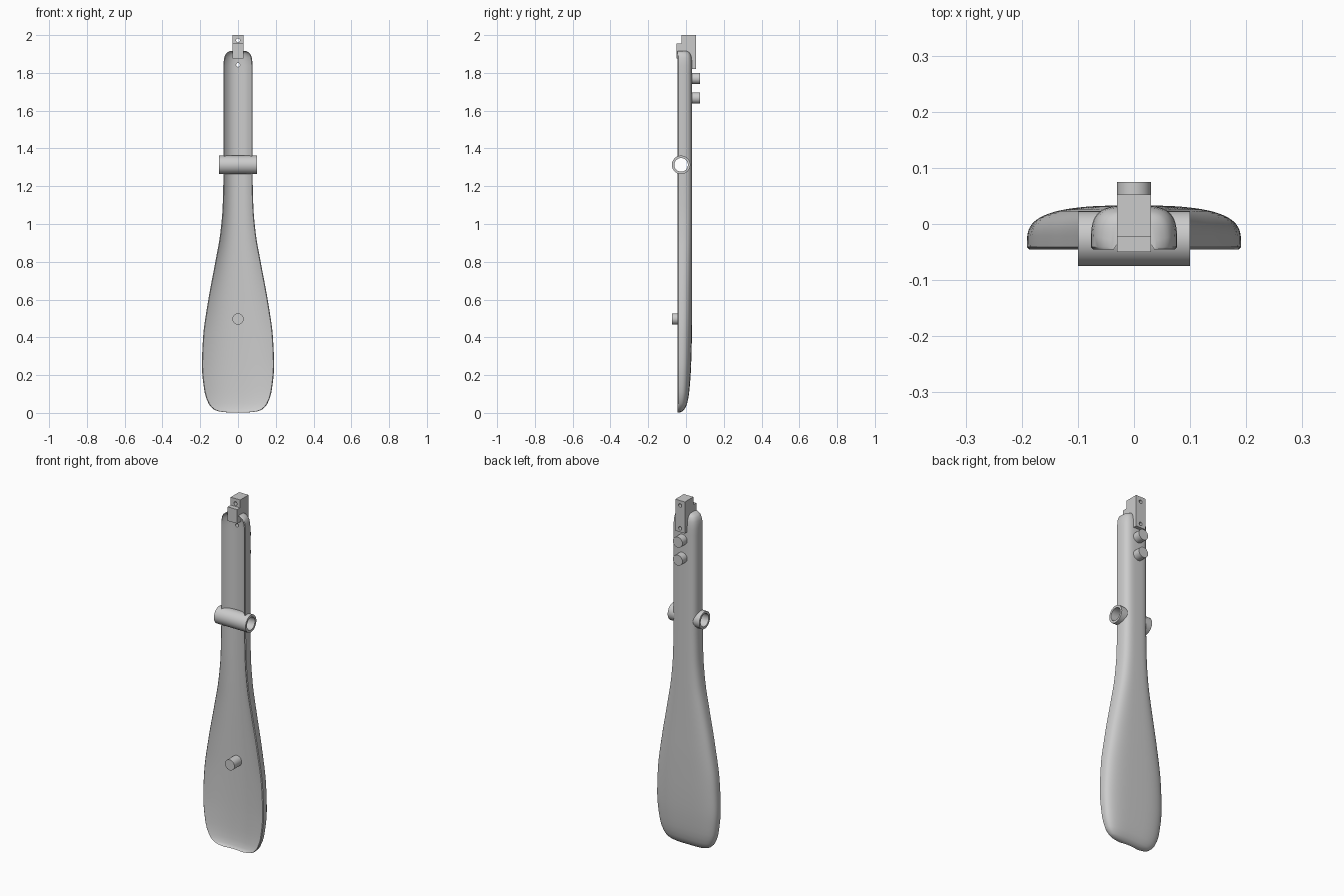
import bpy, bmesh, math
from mathutils import Matrix

cube = bpy.data.objects.get("Cube")
if cube:
    bpy.data.objects.remove(cube, do_unlink=True)

grey = bpy.data.materials.new("plain grey")
grey.use_nodes = True
colour = (0.6, 0.6, 0.6, 1)
grey.diffuse_color = colour
grey.node_tree.nodes["Principled BSDF"].inputs["Base Color"].default_value = colour


def finish(name, bm):
    bmesh.ops.recalc_face_normals(bm, faces=bm.faces)
    mesh = bpy.data.meshes.new(name)
    bm.to_mesh(mesh)
    bm.free()
    obj = bpy.data.objects.new(name, mesh)
    bpy.context.collection.objects.link(obj)
    mesh.materials.append(grey)
    return obj


def activate(obj):
    bpy.ops.object.select_all(action='DESELECT')
    obj.select_set(True)
    bpy.context.view_layer.objects.active = obj


def smooth(obj, angle=40):
    activate(obj)
    bpy.ops.object.shade_smooth_by_angle(angle=math.radians(angle))


def cylinder(name, radius, axis, start, end, u, z):
    """Cylinder along x or y; u is the position on the other level axis."""
    bm = bmesh.new()
    bmesh.ops.create_cone(bm, cap_ends=True, segments=40, radius1=radius,
                          radius2=radius, depth=end - start)
    turn = Matrix.Rotation(math.pi / 2, 4, 'Y' if axis == 'X' else 'X')
    mid = (start + end) / 2
    place = (mid, u, z) if axis == 'X' else (u, mid, z)
    bmesh.ops.transform(bm, matrix=Matrix.Translation(place) @ turn, verts=bm.verts)
    return finish(name, bm)


def extruded(name, profile, half):
    """Prism across x from a (y, z) side profile."""
    bm = bmesh.new()
    face = bm.faces.new([bm.verts.new((-half, y, z)) for y, z in profile])
    side = bmesh.ops.extrude_face_region(bm, geom=[face])["geom"]
    bmesh.ops.translate(bm, vec=(2 * half, 0, 0),
                        verts=[g for g in side if isinstance(g, bmesh.types.BMVert)])
    return finish(name, bm)


def cut(obj, cutter):
    cutter.hide_render = True
    mod = obj.modifiers.new("cut", 'BOOLEAN')
    mod.operation, mod.solver, mod.object = 'DIFFERENCE', 'EXACT', cutter
    activate(obj)
    bpy.ops.object.modifier_apply(modifier=mod.name)
    bpy.data.objects.remove(cutter, do_unlink=True)


def spline(keys, z):
    """Smooth interpolation of every column against the first one."""
    i = max(k for k in range(len(keys) - 1) if keys[k][0] <= z)
    a, b = keys[i], keys[i + 1]
    before, after = keys[max(i - 1, 0)], keys[min(i + 2, len(keys) - 1)]
    span = b[0] - a[0]
    t = (z - a[0]) / span
    out = []
    for c in range(1, len(a)):
        slope = (b[c] - a[c]) / span
        left = (a[c] - before[c]) / (a[0] - before[0]) if i else slope
        right = (after[c] - b[c]) / (after[0] - b[0]) if i + 2 < len(keys) else slope
        m0 = 2 * left * slope / (left + slope) if left * slope > 0 else 0
        m1 = 2 * right * slope / (right + slope) if right * slope > 0 else 0
        out.append((2*t**3 - 3*t**2 + 1) * a[c] + (t**3 - 2*t**2 + t) * span * m0
                   + (3*t**2 - 2*t**3) * b[c] + (t**3 - t**2) * span * m1)
    return out


# Paddle body with a dished front: height, half width, back surface y
FRONT, RIM, DISH = -0.045, 0.004, 0.46
keys = [
    (0.003, 0.06, -0.03), (0.008, 0.1, -0.02), (0.02, 0.13, -0.008),
    (0.05, 0.156, 0.006), (0.11, 0.177, 0.017), (0.25, 0.191, 0.027),
    (0.4, 0.185, 0.031), (0.6, 0.157, 0.033), (0.8, 0.12, 0.033),
    (0.95, 0.094, 0.033), (1.1, 0.081, 0.033), (1.3, 0.077, 0.033),
    (1.84, 0.077, 0.033), (1.88, 0.073, 0.03), (1.9, 0.065, 0.024),
    (1.91, 0.055, 0.017), (1.917, 0.04, 0.005),
]
heights = []
for low, high in zip(keys, keys[1:]):
    steps = max(2, round((high[0] - low[0]) / 0.035))
    heights += [low[0] + (high[0] - low[0]) * s / steps for s in range(steps)]
heights.append(keys[-1][0])

bm = bmesh.new()
rings = []
for z in heights:
    width, back = spline(keys, z)
    base, depth = FRONT + RIM, DISH * (back - FRONT)
    ring = []
    for k in range(33):
        a = math.pi * k / 32
        c, s = math.cos(a), max(math.sin(a), 0)
        x = math.copysign(abs(c) ** 0.56, c) * width
        ring.append(bm.verts.new((x, base + (back - base) * s ** 0.56, z)))
    for k in range(25):
        u = -math.cos(math.pi * k / 24)
        y = FRONT + depth * (1 - abs(u) ** 2.5)
        ring.append(bm.verts.new((u * (width - RIM), y, z)))
    rings.append(ring)
for low, high in zip(rings, rings[1:]):
    for k in range(len(low)):
        n = (k + 1) % len(low)
        bm.faces.new((low[k], low[n], high[n], high[k]))
bm.faces.new(rings[0])
bm.faces.new(rings[-1])
paddle = finish("paddle_body", bm)

# Cross bore, top slot and screw hole in the handle
TUBE_Y, TUBE_Z = -0.026, 1.313
cut(paddle, cylinder("bore_cutter", 0.036, 'X', -0.3, 0.3, TUBE_Y, TUBE_Z))
cut(paddle, extruded("slot_cutter", [(-0.1, 1.875), (0.1, 1.875), (0.1, 2.1), (-0.1, 2.1)], 0.03))
cut(paddle, cylinder("hole_cutter", 0.01, 'Y', -0.2, 0.2, 0, 1.842))
smooth(paddle)

# Cross tube
tube = cylinder("cross_tube", 0.049, 'X', -0.1, 0.1, TUBE_Y, TUBE_Z)
cut(tube, cylinder("tube_cutter", 0.036, 'X', -0.3, 0.3, TUBE_Y, TUBE_Z))
smooth(tube)

# Stepped bracket set into the slot, with two screw holes
bracket = extruded("top_bracket", [
    (-0.05, 1.875), (0.028, 1.875), (0.028, 1.82), (0.053, 1.82),
    (0.053, 2), (-0.023, 2), (-0.023, 1.955), (-0.05, 1.955)], 0.03)
for z in (1.842, 1.972):
    cut(bracket, cylinder("hole_cutter", 0.01, 'Y', -0.2, 0.2, 0, z))
smooth(bracket)

# Pegs on the back of the handle and inside the blade
for name, start, end, z in (("upper_back_peg", 0.022, 0.075, 1.77),
                            ("lower_back_peg", 0.022, 0.075, 1.667),
                            ("front_peg", -0.075, 0, 0.497)):
    smooth(cylinder(name, 0.03, 'Y', start, end, 0, z))
